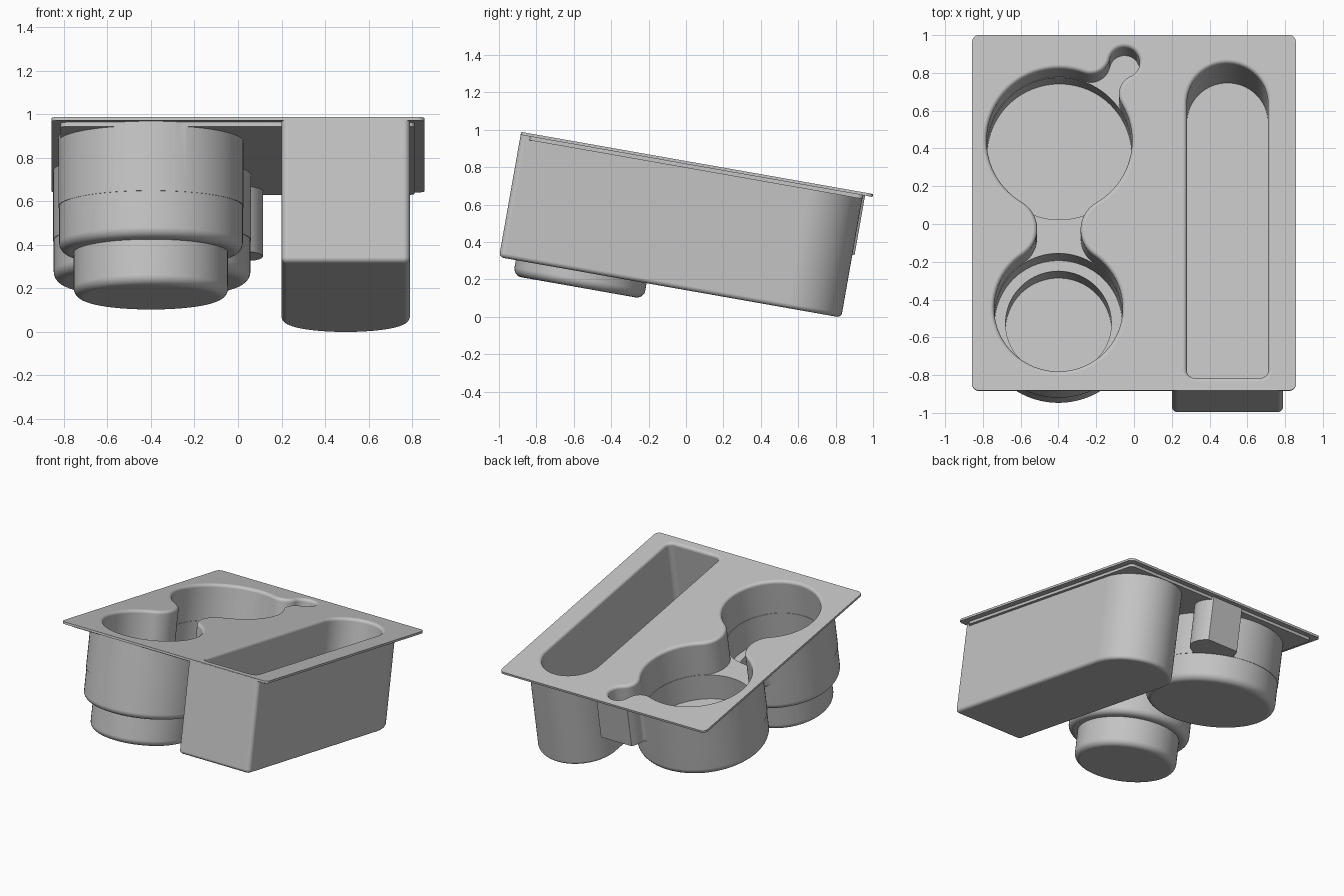
import bpy, bmesh, math
from mathutils import Vector, Matrix

TAU = 2 * math.pi
QUARTER = math.pi / 2

if "Cube" in bpy.data.objects:
    bpy.data.objects.remove(bpy.data.objects["Cube"])

grey = bpy.data.materials.new("matte_grey")
grey.use_nodes = True
grey.diffuse_color = (0.55, 0.55, 0.55, 1)
grey.node_tree.nodes["Principled BSDF"].inputs["Base Color"].default_value = grey.diffuse_color


# Outlines are lists of arcs: (centre, radius, start angle, end angle)
def circle(c, r):
    return [(Vector(c), r, 0, TAU)]


def rounded_rect(x0, x1, y0, y1, r):
    centres = [(x1 - r, y1 - r), (x0 + r, y1 - r), (x0 + r, y0 + r), (x1 - r, y0 + r)]
    return [(Vector(c), r, i * QUARTER, (i + 1) * QUARTER) for i, c in enumerate(centres)]


def round_ended_slot(xc, half, front, rear, r):
    return [(Vector((xc, rear - half)), half, 0, math.pi),
            (Vector((xc - half + r, front + r)), r, math.pi, 3 * QUARTER),
            (Vector((xc + half - r, front + r)), r, 3 * QUARTER, TAU)]


def fillet(a, b, w, side):
    """Concave circle touching circles a and b, leaving a neck of half width w."""
    (c1, r1), (c2, r2) = a, b
    d = c2 - c1
    reach = lambda r, p: math.sqrt((r + p) ** 2 - (w + p) ** 2)
    lo, hi = 0, 1
    for _ in range(50):
        p = (lo + hi) / 2
        if reach(r1, p) + reach(r2, p) < d.length:
            lo = p
        else:
            hi = p
    u = d.normalized()
    return c1 + u * reach(r1, p) + Vector((u.y, -u.x)) * side * (w + p), p


def linked_cups(r_rear, r_front, r_key, w_neck, w_key):
    """One smooth outline around both cups and the small key pocket."""
    rear, front, key = (REAR, r_rear), (FRONT, r_front), (KEY, r_key)
    chain = [rear, fillet(rear, key, w_key, 1), key, fillet(rear, key, w_key, -1),
             rear, fillet(rear, front, w_neck, 1), front, fillet(rear, front, w_neck, -1)]
    arcs = []
    for i, (c, r) in enumerate(chain):
        to_prev, to_next = chain[i - 1][0] - c, chain[(i + 1) % len(chain)][0] - c
        a0 = math.atan2(to_prev.y, to_prev.x)
        a1 = math.atan2(to_next.y, to_next.x)
        if i % 2 == 0:
            a1 = a0 + (a1 - a0) % TAU
        else:
            a1 = a0 - (a0 - a1) % TAU
        arcs.append((c, r, a0, a1))
    return arcs


def ring_points(arcs, offset):
    pts = []
    for c, r, a0, a1 in arcs:
        n = max(4, math.ceil(abs(a1 - a0) / TAU * 80))
        rr = r + offset if a1 > a0 else r - offset
        for i in range(n + 1):
            a = a0 + (a1 - a0) * i / n
            p = c + Vector((math.cos(a), math.sin(a))) * rr
            if not pts or (p - pts[-1]).length > 1e-5:
                pts.append(p)
    if (pts[0] - pts[-1]).length < 1e-5:
        pts.pop()
    return pts


def loft(name, arcs, profile):
    """Closed solid from an outline, following (offset, height) steps."""
    bm = bmesh.new()
    rings = [[bm.verts.new((p.x, p.y, z)) for p in ring_points(arcs, o)] for o, z in profile]
    for up, low in zip(rings, rings[1:]):
        for i in range(len(up)):
            bm.faces.new((up[i - 1], up[i], low[i], low[i - 1]))
    bm.faces.new(rings[0])
    bm.faces.new(rings[-1])
    bmesh.ops.recalc_face_normals(bm, faces=bm.faces)
    me = bpy.data.meshes.new(name)
    bm.to_mesh(me)
    bm.free()
    me.materials.append(grey)
    ob = bpy.data.objects.new(name, me)
    bpy.context.collection.objects.link(ob)
    return ob


def body(name, arcs, top, bottom, f=0):
    steps = [(0, top)]
    if f:
        for i in range(7):
            t = QUARTER * i / 6
            steps.append((f * math.cos(t) - f, bottom + f - f * math.sin(t)))
    else:
        steps.append((0, bottom))
    return loft(name, arcs, steps)


def rimmed_pocket(name, arcs, bottom, f=0.022):
    steps = [(f, 0.05)]
    for i in range(7):
        t = QUARTER * i / 6
        steps.append((f - f * math.sin(t), f * math.cos(t) - f))
    return loft(name, arcs, steps + [(0, bottom)])


def combine(target, tool, operation):
    mod = target.modifiers.new("combine", 'BOOLEAN')
    mod.operation, mod.solver, mod.object = operation, 'EXACT', tool
    bpy.context.view_layer.objects.active = target
    bpy.ops.object.modifier_apply(modifier=mod.name)
    bpy.data.objects.remove(tool)


REAR, FRONT, KEY = Vector((-0.395, 0.39)), Vector((-0.4, -0.51)), Vector((-0.05, 0.81))

# Top plate with its stepped underside
tray = body("organizer_tray", rounded_rect(-0.857, 0.857, -0.955, 0.955, 0.035), 0, -0.016)
solids = [body("plate_step", rounded_rect(-0.815, 0.812, -0.905, 0.905, 0.03), -0.008, -0.036)]

# Long bin, cups and key pocket, outside
solids.append(body("bin_shell", round_ended_slot(0.495, 0.295, -0.956, 0.902, 0.03), -0.004, -0.68, 0.025))
pockets = body("pocket_shell", linked_cups(0.455, 0.425, 0.165, 0.19, 0.14), -0.01, -0.34)
combine(pockets, body("flat_back_trim", rounded_rect(-0.5, 0.5, 0.914, 1.3, 0.01), 0.1, -0.5), 'DIFFERENCE')
solids += [pockets,
           body("rear_cup_shell", circle(REAR, 0.452), -0.1, -0.535, 0.05),
           body("front_cup_shell", circle(FRONT, 0.422), -0.1, -0.555, 0.045),
           body("front_cup_foot", circle(FRONT, 0.355), -0.4, -0.765, 0.045)]
for s in solids:
    combine(tray, s, 'UNION')

# Hollows, with rounded rims
hollows = [rimmed_pocket("bin_hollow", round_ended_slot(0.495, 0.215, -0.885, 0.803, 0.04), -0.6),
           rimmed_pocket("pocket_hollow", linked_cups(0.385, 0.34, 0.08, 0.115, 0.06), -0.26),
           body("rear_cup_hollow", circle(REAR, 0.382), -0.2, -0.455),
           body("front_cup_hollow", circle(FRONT, 0.337), -0.2, -0.48),
           body("front_foot_hollow", circle(FRONT, 0.28), -0.4, -0.69)]
for h in hollows:
    combine(tray, h, 'DIFFERENCE')

# Tilt the tray forward-high and set its height
tray.data.transform(Matrix.Translation((0, 0.06, 0.823)) @ Matrix.Rotation(math.radians(-10), 4, 'X'))
low = min(v.co.z for v in tray.data.vertices)
tray.data.transform(Matrix.Translation((0, 0, -low)))

# Smooth curves, crisp edges
bpy.ops.object.select_all(action='DESELECT')
tray.select_set(True)
bpy.context.view_layer.objects.active = tray
bpy.ops.object.shade_smooth_by_angle(angle=math.radians(30))
normals = tray.modifiers.new("flat_face_normals", 'WEIGHTED_NORMAL')
normals.keep_sharp = True
